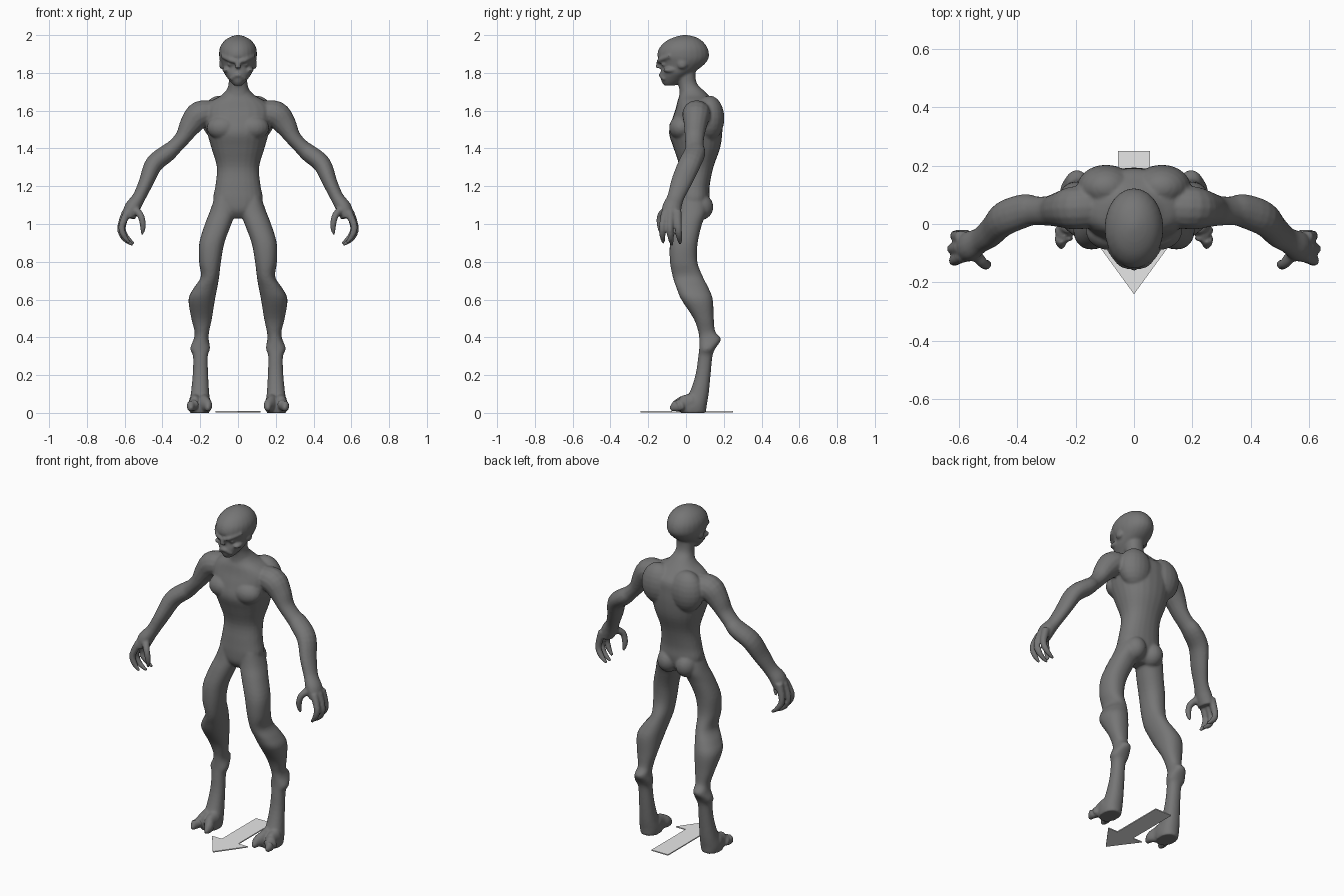
import bpy, bmesh, math
from mathutils import Vector, Matrix


def material(name, rgb):
    m = bpy.data.materials.new(name)
    m.diffuse_color = (*rgb, 1)
    return m


SKIN = material("grey skin", (0.18, 0.18, 0.18))
LIGHT = material("light grey", (0.8, 0.8, 0.8))
bm = bmesh.new()


def spline(rows, steps=4):
    """Catmull-Rom interpolation of whole rows of numbers."""
    v = [Vector(r) for r in rows]
    out = []
    for i in range(len(v) - 1):
        a, b, c, d = v[max(i - 1, 0)], v[i], v[i + 1], v[min(i + 2, len(v) - 1)]
        for s in range(steps):
            t = s / steps
            out.append(0.5 * (2 * b + (c - a) * t + (2 * a - 5 * b + 4 * c - d) * t * t
                              + (3 * b - a - 3 * c + d) * t ** 3))
    return out + [v[-1]]


def skin_rings(rings):
    vs = [[bm.verts.new(p) for p in r] for r in rings]
    n = len(vs[0])
    faces = [bm.faces.new(vs[0][::-1]), bm.faces.new(vs[-1])]
    for a, b in zip(vs, vs[1:]):
        for i in range(n):
            j = (i + 1) % n
            faces.append(bm.faces.new((a[i], a[j], b[j], b[i])))
    bmesh.ops.recalc_face_normals(bm, faces=faces)


def stack(rows, power=0.9, n=24):
    """Level rings from rows of z, x0, x1, y0, y1."""
    rings = []
    for z, x0, x1, y0, y1 in spline(rows):
        ring = []
        for i in range(n):
            c, s = math.cos(math.tau * i / n), math.sin(math.tau * i / n)
            c, s = (math.copysign(abs(k) ** power, k) for k in (c, s))
            ring.append(((x0 + x1) / 2 + (x1 - x0) / 2 * c,
                         (y0 + y1) / 2 + (y1 - y0) / 2 * s, z))
        rings.append(ring)
    skin_rings(rings)


def tube(rows, n=14, side=1):
    """Rings across a path from rows of x, y, z, radius, depth radius."""
    pts = spline([(r[0] * side, *r[1:]) for r in rows])
    rings = []
    for i, p in enumerate(pts):
        t = (pts[min(i + 1, len(pts) - 1)] - pts[max(i - 1, 0)])
        t = Vector(t[:3]).normalized()
        ref = Vector((0, 1, 0)) if abs(t.y) < 0.85 else Vector((0, 0, 1))
        u = t.cross(ref).normalized()
        w = u.cross(t)
        rings.append([Vector(p[:3]) + u * p[3] * math.cos(math.tau * k / n)
                      + w * p[4] * math.sin(math.tau * k / n) for k in range(n)])
    skin_rings(rings)


def ball(loc, radii):
    m = Matrix.Translation(loc) @ Matrix.Diagonal((*radii, 1))
    bmesh.ops.create_uvsphere(bm, u_segments=20, v_segments=12, radius=1, matrix=m)


def sym(rows):
    """Widen rows of z, half width, y0, y1 to both sides."""
    return [(z, -w, w, a, b) for z, w, a, b in rows]


# torso from pelvis to base of neck
stack(sym([(1.03, .05, -.01, .07), (1.07, .11, -.04, .11), (1.13, .132, -.045, .125),
           (1.2, .12, -.04, .125), (1.3, .112, -.035, .145), (1.4, .14, -.065, .18),
           (1.48, .163, -.09, .192), (1.55, .18, -.075, .192), (1.61, .185, -.055, .185),
           (1.65, .145, -.045, .15), (1.68, .09, -.035, .12), (1.71, .06, -.03, .09)]))
# neck
stack(sym([(1.64, .09, -.04, .14), (1.7, .065, -.035, .1), (1.74, .05, -.04, .06),
           (1.79, .05, -.05, .05), (1.85, .05, -.05, .06)]))
# skull and jaw
stack(sym([(1.732, .02, -.115, -.06), (1.75, .038, -.128, -.03), (1.775, .058, -.135, 0),
           (1.8, .074, -.135, .035), (1.83, .083, -.13, .08), (1.86, .094, -.138, .11),
           (1.89, .1, -.152, .122), (1.93, .097, -.142, .115), (1.965, .077, -.11, .09),
           (1.988, .046, -.065, .055), (2.0, .012, -.02, .01)]), power=1)
# nose and mouth
tube([(0, -.13, 1.87, .012, .012), (0, -.147, 1.845, .013, .012), (0, -.15, 1.825, .017, .01)])
tube([(-.04, -.115, 1.765, .008, .008), (0, -.138, 1.79, .009, .009),
      (.04, -.115, 1.765, .008, .008)])

for s in (-1, 1):
    # brow ridge, eye, cheekbone and temple
    tube([(.008, -.146, 1.858, .011, .011), (.045, -.134, 1.87, .012, .012),
          (.085, -.085, 1.89, .01, .01)], side=s)
    ball((s * .04, -.117, 1.845), (.017, .014, .01))
    ball((s * .062, -.085, 1.815), (.022, .035, .014))
    ball((s * .088, -.02, 1.845), (.012, .025, .025))
    # chest, shoulder blade and buttock
    ball((s * .08, -.025, 1.51), (.085, .065, .065))
    ball((s * .095, .125, 1.56), (.1, .078, .12))
    ball((s * .06, .075, 1.09), (.062, .07, .07))
    # arm
    tube([(.12, .06, 1.59, .06, .07), (.2, .055, 1.58, .072, .075),
          (.25, .05, 1.525, .06, .062), (.29, .045, 1.46, .043, .052),
          (.335, .045, 1.41, .041, .05), (.375, .045, 1.375, .047, .058),
          (.445, .018, 1.317, .048, .06), (.487, -.025, 1.22, .039, .055),
          (.525, -.055, 1.14, .035, .045), (.56, -.075, 1.085, .042, .052),
          (.58, -.08, 1.035, .036, .05)], side=s)
    # thumb and three fingers
    for path in (((.545, -.1, 1.075), (.515, -.135, 1.045), (.503, -.138, .99), (.508, -.13, .945)),
                 ((.585, -.11, 1.06), (.615, -.125, .99), (.605, -.125, .94), (.575, -.12, .9)),
                 ((.595, -.08, 1.06), (.622, -.085, .98), (.603, -.08, .925), (.555, -.075, .888)),
                 ((.59, -.045, 1.07), (.612, -.04, .98), (.592, -.035, .93), (.55, -.03, .895))):
        tube([(*p, r, r) for p, r in zip(path, (.022, .018, .016, .008))], side=s)
    # leg down to the sole
    leg = [(1.15, .02, .12, -.03, .1), (1.07, .012, .148, -.045, .11), (1, .035, .175, -.065, .085),
           (.9, .072, .205, -.085, .062), (.8, .09, .206, -.085, .06), (.72, .1, .197, -.07, .09),
           (.66, .11, .235, -.05, .12), (.6, .122, .262, -.025, .142), (.5, .138, .247, .04, .147),
           (.43, .153, .23, .065, .155), (.39, .155, .235, .07, .185), (.34, .148, .253, .07, .155),
           (.3, .16, .238, .065, .14), (.2, .158, .24, .05, .13), (.1, .152, .25, .015, .12),
           (.04, .145, .26, -.03, .11), (.0, .15, .255, -.03, .105)]
    stack([(z, *sorted((s * a, s * b)), c, d) for z, a, b, c, d in leg])
    # two split toes
    for x0, x1 in ((.228, .248), (.177, .16)):
        tube([(x0, .04, .06, .033, .045), (x0, -.01, .048, .031, .045),
              (x1, -.05, .036, .025, .033), (x1, -.082, .018, .01, .012)], side=s)

# blend the parts into one smooth body
mesh = bpy.data.meshes.new("body")
bm.to_mesh(mesh)
bm.free()
body = bpy.data.objects.new("body", mesh)
bpy.context.collection.objects.link(body)
bpy.context.view_layer.objects.active = body
body.select_set(True)
remesh = body.modifiers.new("blend", "REMESH")
remesh.mode = "VOXEL"
remesh.voxel_size = 0.007
soften = body.modifiers.new("soften", "SMOOTH")
soften.factor = 0.5
soften.iterations = 4
for name in ("blend", "soften"):
    bpy.ops.object.modifier_apply(modifier=name)
body.data.materials.clear()
body.data.materials.append(SKIN)
bpy.ops.object.shade_smooth()

# flat arrow lying on the ground
bm = bmesh.new()
outline = [(0, -.24), (.12, -.075), (.055, -.075), (.055, .25),
           (-.055, .25), (-.055, -.075), (-.12, -.075)]
face = bm.faces.new([bm.verts.new((x, y, .003)) for x, y in outline])
top = bmesh.ops.extrude_face_region(bm, geom=[face])["geom"]
bmesh.ops.translate(bm, vec=(0, 0, .006), verts=[g for g in top if isinstance(g, bmesh.types.BMVert)])
bmesh.ops.recalc_face_normals(bm, faces=bm.faces)
mesh = bpy.data.meshes.new("ground_arrow")
bm.to_mesh(mesh)
bm.free()
mesh.materials.append(LIGHT)
bpy.context.collection.objects.link(bpy.data.objects.new("ground_arrow", mesh))
